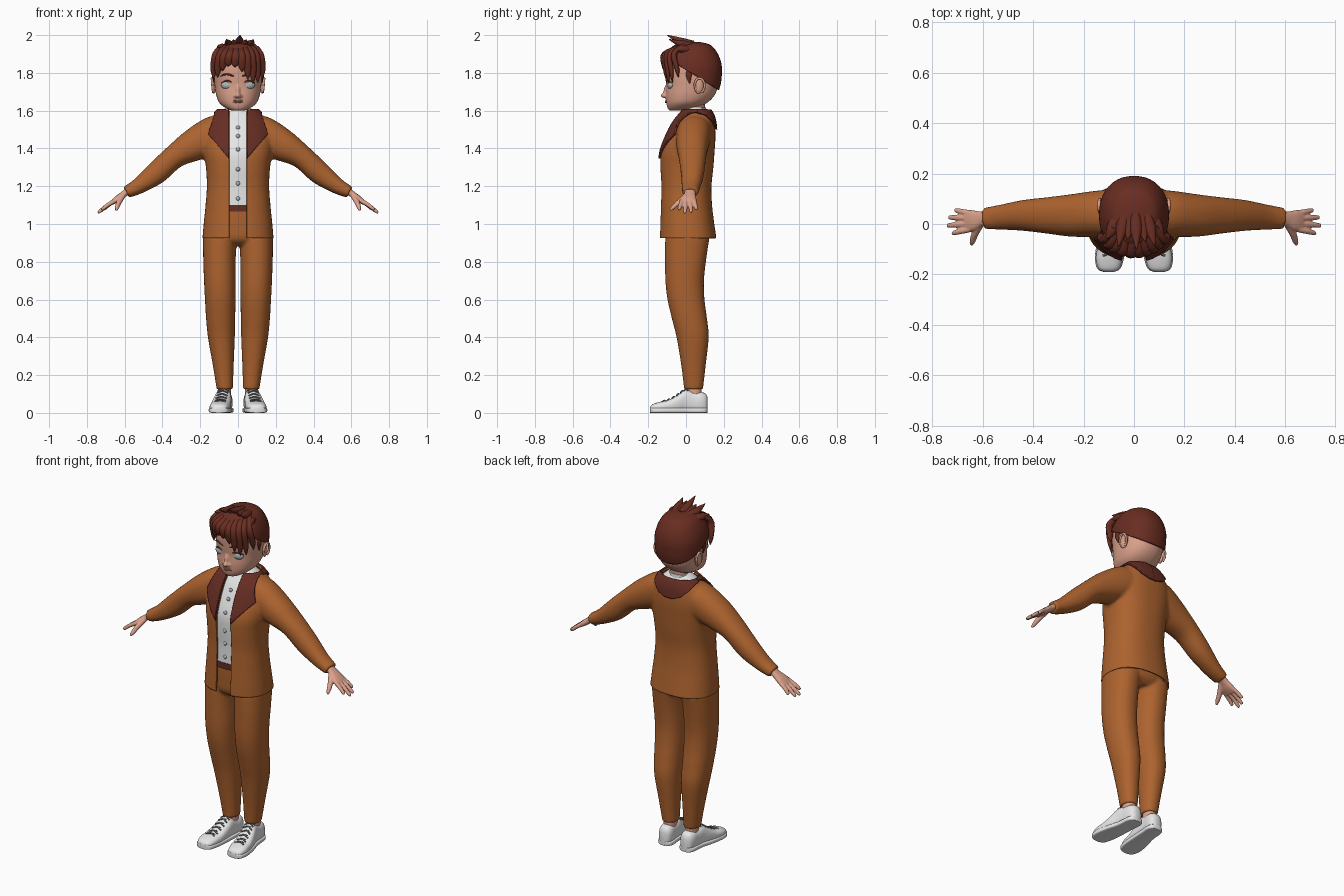
import bpy, bmesh
from math import cos, sin, pi, sqrt, copysign, radians
from mathutils import Vector, Matrix, Euler

if "Cube" in bpy.data.objects:
    bpy.data.objects.remove(bpy.data.objects["Cube"])


def material(name, rgb):
    m = bpy.data.materials.new(name)
    m.use_nodes = True
    m.diffuse_color = (*rgb, 1)
    m.node_tree.nodes["Principled BSDF"].inputs["Base Color"].default_value = (*rgb, 1)
    return m


FABRIC = material("tan fabric", (0.42, 0.125, 0.028))
TRIM = material("dark brown trim", (0.13, 0.026, 0.017))
HAIR = material("auburn hair", (0.14, 0.026, 0.015))
SKIN = material("skin", (0.72, 0.36, 0.26))
LIPS = material("lips", (0.5, 0.19, 0.14))
WHITE = material("white cloth", (0.8, 0.8, 0.8))
EYE = material("pale grey", (0.42, 0.47, 0.48))
LACE = material("lace grey", (0.16, 0.16, 0.16))


def spline(keys, k=5):
    """Smooth interpolation through tuples of numbers."""
    out = []
    for i in range(len(keys) - 1):
        p = [keys[min(max(j, 0), len(keys) - 1)] for j in (i - 1, i, i + 1, i + 2)]
        for s in range(k):
            t = s / k
            out.append(tuple(b + t / 2 * (c - a + t * (2*a - 5*b + 4*c - d + t * (3*b - a - 3*c + d)))
                             for a, b, c, d in zip(*p)))
    return out + [tuple(keys[-1])]


def loft(rings, e=2.0, n=32):
    """Skin rings of (centre, U, V) with superellipse sections and capped ends."""
    bm, rows = bmesh.new(), []
    for c, u, v in rings:
        row = []
        for i in range(n):
            a = 2 * pi * i / n
            x, y = (copysign(abs(w) ** (2 / e), w) for w in (cos(a), sin(a)))
            row.append(bm.verts.new(c + u * x + v * y))
        rows.append(row)
    for r, q in zip(rows, rows[1:]):
        for i in range(n):
            bm.faces.new((r[i], r[(i + 1) % n], q[(i + 1) % n], q[i]))
    bm.faces.new(rows[0])
    bm.faces.new(rows[-1])
    bmesh.ops.recalc_face_normals(bm, faces=bm.faces)
    return to_mesh(bm)


def to_mesh(bm):
    me = bpy.data.meshes.new("part")
    bm.to_mesh(me)
    bm.free()
    return me


def stack(keys, e=2.2, xc=None):
    """Upright loft from (z, half width, front y, back y[, centre x])."""
    return loft([(Vector((k[4] if len(k) > 4 else 0, (k[2] + k[3]) / 2, k[0])), Vector((k[1], 0, 0)),
                  Vector((0, (k[3] - k[2]) / 2, 0))) for k in spline(keys)], e, 40)


def tube(keys, ref, e=2.0, n=16):
    """Loft along a path of (x, y, z, radius across ref, radius along ref)."""
    ks, rings = spline(keys), []
    pts = [Vector(k[:3]) for k in ks]
    for i, k in enumerate(ks):
        t = (pts[min(i + 1, len(pts) - 1)] - pts[max(i - 1, 0)]).normalized()
        u = t.cross(Vector(ref)).normalized()
        rings.append((pts[i], u * k[3], u.cross(t) * k[4]))
    return loft(rings, e, n)


def ball(loc, size, rot=(0, 0, 0)):
    bm = bmesh.new()
    bmesh.ops.create_uvsphere(bm, u_segments=24, v_segments=16, radius=1,
                              matrix=Matrix.LocRotScale(Vector(loc), Euler(rot), Vector(size)))
    return to_mesh(bm)


def flipped(me):
    me = me.copy()
    me.transform(Matrix.Scale(-1, 4, (1, 0, 0)))
    me.flip_normals()
    return me


def trim(me, planes):
    """Cut away everything on the normal side of each plane."""
    bm = bmesh.new()
    bm.from_mesh(me)
    for co, no in planes:
        bmesh.ops.bisect_plane(bm, geom=bm.verts[:] + bm.edges[:] + bm.faces[:],
                               plane_co=co, plane_no=no, clear_outer=True)
    return to_mesh(bm)


def blend(parts, voxel, rounds):
    """Fuse overlapping parts into one soft surface."""
    bm = bmesh.new()
    for p in parts:
        bm.from_mesh(p)
    ob = bpy.data.objects.new("blend", to_mesh(bm))
    bpy.context.collection.objects.link(ob)
    mod = ob.modifiers.new("fuse", "REMESH")
    mod.mode, mod.voxel_size = "VOXEL", voxel
    mod = ob.modifiers.new("soften", "SMOOTH")
    mod.factor, mod.iterations = 0.5, rounds
    me = bpy.data.meshes.new_from_object(ob.evaluated_get(bpy.context.evaluated_depsgraph_get()))
    bpy.data.objects.remove(ob)
    return me


def add(name, parts, mat, mirror=False, thick=0, side=-1):
    bm = bmesh.new()
    for p in parts if isinstance(parts, list) else [parts]:
        bm.from_mesh(p)
    me = to_mesh(bm)
    me.materials.clear()
    me.materials.append(mat)
    me.shade_smooth()
    me.set_sharp_from_angle(angle=radians(50))
    ob = bpy.data.objects.new(name, me)
    bpy.context.collection.objects.link(ob)
    if thick:
        mod = ob.modifiers.new("thickness", "SOLIDIFY")
        mod.thickness, mod.offset = thick, side
    if mirror:
        ob.modifiers.new("mirror", "MIRROR").use_clip = False
    return ob


# Jacket: torso and arms fused, then opened down the front
torso = [(.89, .19, -.14, .162), (.93, .188, -.14, .16), (1.0, .182, -.138, .15), (1.1, .172, -.135, .138),
         (1.2, .165, -.133, .135), (1.3, .17, -.138, .145), (1.38, .182, -.134, .151), (1.46, .185, -.105, .156),
         (1.53, .165, -.07, .152), (1.58, .125, -.032, .138), (1.62, .078, .0, .11)]
arm = tube([(.04, .045, 1.50, .08, .09), (.125, .042, 1.472, .10, .092), (.24, .034, 1.415, .085, .085),
            (.338, .034, 1.355, .063, .073), (.432, .034, 1.27, .06, .062), (.525, .027, 1.202, .043, .05),
            (.592, .022, 1.168, .032, .043)], (0, 1, 0), 2.2, 32)
shell = trim(blend([stack(torso, 2.4), arm, flipped(arm)], .009, 6),
             [((0, 0, .925), (0, 0, -1)), ((0, 0, 1.6), (0, 0, 1))])
GAP = .047
bm = bmesh.new()
bm.from_mesh(shell)
for s in (-GAP, GAP):
    bmesh.ops.bisect_plane(bm, geom=bm.verts[:] + bm.edges[:] + bm.faces[:], plane_co=(s, 0, 0), plane_no=(1, 0, 0))
slot = [f for f in bm.faces if abs(f.calc_center_median().x) < GAP and f.calc_center_median().y < .04]
bmesh.ops.delete(bm, geom=slot, context="FACES")
add("jacket", to_mesh(bm), FABRIC, thick=.008)

# Lapels and back collar laid over the jacket
lapel = trim(shell, [((GAP, 0, 0), (-1, 0, 0)), ((0, .06, 0), (0, 1, 0)),
                     ((.155, 0, 1.475), (.115, 0, .04)), ((.05, 0, 1.35), (.125, 0, -.105))])
add("lapels", lapel, TRIM, True, .011, 1)
fan = [((.13 * cos(a), 0, 1.63 + .13 * sin(a)), (cos(a), 0, sin(a))) for a in (0, -.4, -.8, -1.2, -pi / 2)]
add("back_collar", trim(shell, [((0, 0, 0), (-1, 0, 0)), ((0, .06, 0), (0, -1, 0))] + fan), TRIM, True, .011, 1)

# Shirt, buttons and belt
shirt = [(z, w - .02, f + .013, b - .02) for z, w, f, b in torso if z > 1.05]
add("shirt", stack(shirt, 2.4), WHITE)
add("shirt_collar", stack([(1.55, .07, -.04, .115), (1.585, .063, -.017, .108), (1.618, .06, -.006, .105)]), WHITE)
fronts = spline(shirt, 20)
add("buttons", [ball((0, min(fronts, key=lambda k: abs(k[0] - z))[2], z), (.011, .007, .011))
                for z in (1.51, 1.465, 1.395, 1.29, 1.215, 1.135)], EYE)
add("belt", stack([(1.065, .152, -.125, .12), (1.1, .152, -.125, .12)], 2.4), TRIM)

# Trousers: two legs fused with the hips
leg = stack([(.125, .043, -.01, .09, .07), (.25, .055, -.025, .104, .078), (.4, .071, -.05, .12, .088),
             (.5, .077, -.075, .111, .092), (.6, .081, -.098, .098, .094), (.7, .084, -.109, .095, .096),
             (.82, .086, -.111, .108, .098), (.93, .09, -.11, .125, .095)])
hips = stack([(.885, .12, -.07, .09), (.92, .175, -.108, .122), (1.0, .168, -.116, .125), (1.085, .15, -.118, .115)], 2.4)
add("trousers", blend([leg, flipped(leg), hips], .008, 4), FABRIC)

# Shoes: (y, centre x, half width, top)
last = [(-.19, .1, .016, .03), (-.178, .1, .04, .045), (-.14, .098, .052, .058), (-.09, .092, .053, .07),
        (-.04, .085, .049, .098), (0, .078, .044, .125), (.04, .074, .042, .114), (.08, .071, .042, .111),
        (.105, .07, .033, .1), (.115, .07, .016, .08)]


def shoe_part(grow, height):
    return loft([(Vector((x, y, min(t, height) / 2)), Vector((w + grow, 0, 0)), Vector((0, 0, min(t, height) / 2)))
                 for y, x, w, t in spline(last)], 2.6 if height > .1 else 5)


add("shoe_uppers", shoe_part(0, 1), WHITE, True)
add("shoe_soles", shoe_part(.005, .027), WHITE, True)
laces = []
for y, x, w, t in spline(last, 4)[10:21:2]:
    for s in (-1, 1):
        laces.append(tube([(x - .028, y + s * .01, t * .93, .004, .004), (x, y, t + .003, .004, .004),
                           (x + .028, y - s * .01, t * .93, .004, .004)], (0, 0, 1), n=8))
add("laces", laces, LACE, True)
add("ankles", stack([(.08, .034, .005, .082, .071), (.15, .034, .005, .082, .071)]), SKIN, True)

# Hands: palm, four fingers and thumb fused
hand = [tube([(.57, .022, 1.182, .02, .03), (.605, .02, 1.158, .017, .03), (.64, .014, 1.132, .017, .042),
              (.668, .012, 1.112, .012, .043)], (0, 1, 0), 2.4)]
for y0, x, y, z in ((-.021, .722, -.036, 1.076), (.001, .742, -.006, 1.06),
                    (.023, .736, .026, 1.063), (.043, .712, .054, 1.078)):
    hand.append(tube([(.65, y0, 1.124, .012, .012), ((.65 + x) / 2, (y0 + y) / 2, (1.13 + z) / 2, .011, .0115),
                      (x - .006, y, z + .004, .009, .009), (x, y, z, .004, .004)], (0, 1, 0)))
hand.append(tube([(.605, .005, 1.155, .014, .014), (.63, -.038, 1.115, .014, .014),
                  (.641, -.07, 1.086, .011, .011), (.646, -.083, 1.072, .005, .005)], (1, 0, 0)))
add("hands", blend(hand, .004, 3), SKIN, True)

# Head, neck, nose and ears
skull = [(1.6, .032, -.085, -.01), (1.612, .062, -.097, .05), (1.64, .098, -.104, .11), (1.68, .115, -.107, .15),
         (1.73, .123, -.105, .17), (1.78, .127, -.11, .178), (1.84, .126, -.112, .178), (1.9, .108, -.092, .158),
         (1.935, .075, -.055, .12), (1.952, .02, .005, .06)]
nose = [ball((0, -.114, 1.681), (.015, .021, .014)), ball((0, -.106, 1.71), (.011, .012, .035), (-.25, 0, 0)),
        ball((.012, -.108, 1.677), (.011, .012, .009)), ball((-.012, -.108, 1.677), (.011, .012, .009))]
add("head", blend([stack(skull)] + nose, .005, 4), SKIN)
add("neck", stack([(1.56, .054, -.002, .1), (1.67, .052, .0, .1)]), SKIN)
rim = [(.129 + .01 * cos(a * .5), .072 + .026 * sin(a), 1.732 + .04 * cos(a), .006, .006)
       for a in (-2.4, -1.4, -.5, .4, 1.2, 2, 2.7)]
add("ears", [ball((.128, .07, 1.732), (.011, .025, .042), (-.15, 0, .2)), tube(rim, (1, 0, 0), n=10)], SKIN, True)

# Eyes, lashes, brows and mouth
add("eyes", ball((.058, -.083, 1.736), (.032, .016, .022), (0, 0, .2)), EYE, True)
add("lashes", tube([(.028, -.1, 1.748, .002, .002), (.056, -.1, 1.759, .004, .004),
                    (.09, -.077, 1.747, .002, .002)], (0, 1, 0), n=8), HAIR, True)
add("brows", tube([(.022, -.108, 1.783, .004, .004), (.06, -.1, 1.793, .005, .005),
                   (.095, -.075, 1.782, .002, .002)], (0, 1, 0), n=8), HAIR, True)
add("lips", [tube([(-.036, -.096, z + .004, .002, .002), (0, -.107, z, .004, .005), (.036, -.096, z + .004, .002, .002)],
                  (0, 1, 0), n=10) for z in (1.651, 1.644)], LIPS)

# Hair cap cut along a sloping hairline
cap = [(z + (.012 if z > 1.9 else 0), w + .011, f - .008, b + .011) for z, w, f, b in skull if z > 1.63]
add("hair_cap", trim(stack(cap), [((0, .19, 1.70), (0, -.085, -.14))]), HAIR, thick=.01)


def brow_y(x, depth):
    return .032 - depth * sqrt(1 - (x / .15) ** 2)


# Fringe locks hanging over the forehead: (root x, tip x, tip z)
locks = []
for r, x, z in ((-.08, -.13, 1.77), (-.06, -.108, 1.775), (-.045, -.082, 1.81), (-.025, -.052, 1.835),
                (-.005, -.015, 1.83), (.012, .022, 1.805), (.03, .052, 1.765), (.048, .08, 1.745),
                (.064, .105, 1.748), (.08, .13, 1.775)):
    m = (r + x) * .54
    locks.append(tube([(r, -.01, 1.945, .012, .014), (m, brow_y(m, .145), 1.9, .015, .022),
                       (x * .98, brow_y(x * .98, .15), (z + 1.87) / 2, .012, .019),
                       (x, brow_y(x, .146), z, .002, .002)], (1, 0, 0), n=12))
add("fringe", locks, HAIR)

# Upright spikes sweeping forward: (tip x, tip y, tip z)
spikes = []
for x, y, z in ((-.11, -.06, 1.94), (-.062, -.09, 1.977), (-.025, -.06, 1.975), (.01, -.1, 2.0),
                (.045, -.07, 1.975), (.082, -.085, 1.975), (.122, -.05, 1.92)):
    spikes.append(tube([(x * .6, .04, z * .4 + 1.15, .02, .02), (x * .78, -.02, z * .5 + .965, .02, .024),
                        (x, y, z, .002, .002)], (1, 0, 0), n=12))
add("spikes", spikes, HAIR)
add("sideburns", tube([(.122, .03, 1.84, .014, .012), (.13, .015, 1.79, .016, .008),
                       (.126, .02, 1.745, .003, .002)], (1, 0, 0), n=12), HAIR, True)
